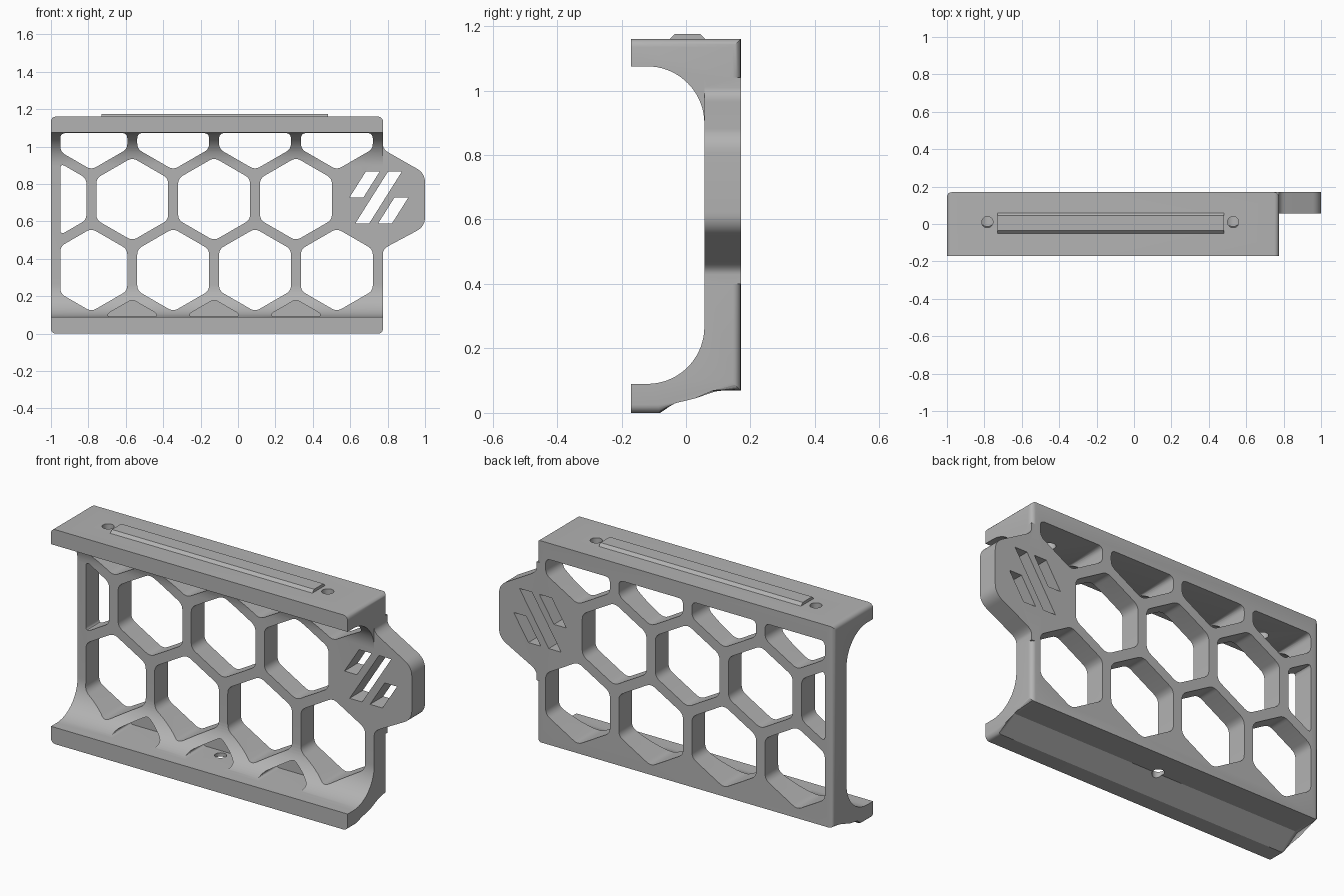
import bpy, bmesh, math
from mathutils import Vector

if "Cube" in bpy.data.objects:
    bpy.data.objects.remove(bpy.data.objects["Cube"])

grey = bpy.data.materials.new("plain grey")
grey.use_nodes = True
COLOUR = (0.45, 0.45, 0.45, 1)
grey.diffuse_color = COLOUR
grey.node_tree.nodes["Principled BSDF"].inputs["Base Color"].default_value = COLOUR

LEFT, RIGHT, FRONT, BACK, TOP = -1.0, 0.775, -0.17, 0.17, 1.16
WEB = 0.057          # front of the thin upright plate


def make(name, bm):
    bmesh.ops.recalc_face_normals(bm, faces=bm.faces)
    mesh = bpy.data.meshes.new(name)
    bm.to_mesh(mesh)
    bm.free()
    mesh.materials.append(grey)
    ob = bpy.data.objects.new(name, mesh)
    bpy.context.collection.objects.link(ob)
    return ob


def prism(bm, outline, axis, a, b):
    """Extrude a 2D outline along x (outline is y,z) or y (outline is x,z)."""
    def at(p, t):
        return (t, p[0], p[1]) if axis == "x" else (p[0], t, p[1])
    ends = [[bm.verts.new(at(p, t)) for p in outline] for t in (a, b)]
    bm.faces.new(ends[0])
    bm.faces.new(ends[1][::-1])
    n = len(outline)
    for i in range(n):
        j = (i + 1) % n
        bm.faces.new((ends[0][j], ends[0][i], ends[1][i], ends[1][j]))


def soften(points, size, steps=6):
    """Round each corner of an outline; size may be one value or one per corner."""
    pts = [Vector(p) for p in points]
    out = []
    for i, p in enumerate(pts):
        d = size[i] if isinstance(size, list) else size
        if d == 0:
            out.append(p)
            continue
        u, v = pts[i - 1] - p, pts[(i + 1) % len(pts)] - p
        a = p + u.normalized() * min(d, u.length * 0.45)
        b = p + v.normalized() * min(d, v.length * 0.45)
        for k in range(steps + 1):
            t = k / steps
            out.append(a * (1 - t) ** 2 + p * 2 * t * (1 - t) + b * t * t)
    return out


def clip(points, axis, limit, keep_above):
    """Cut an outline with a straight line."""
    sign = 1 if keep_above else -1
    out = []
    for i, q in enumerate(points):
        p = points[i - 1]
        dp, dq = sign * (p[axis] - limit), sign * (q[axis] - limit)
        if dp * dq < 0:
            out.append(p.lerp(q, dp / (dp - dq)))
        if dq >= 0:
            out.append(q)
    return out


def hexagon(x, z, radius=0.222):
    return [Vector((x + radius * math.sin(math.pi * k / 3),
                    z + radius * math.cos(math.pi * k / 3))) for k in range(6)]


def boolean(target, other, operation):
    mod = target.modifiers.new("bool", "BOOLEAN")
    mod.operation, mod.object, mod.solver = operation, other, "EXACT"
    other.hide_render = True
    bpy.context.view_layer.objects.active = target
    bpy.ops.object.modifier_apply(modifier=mod.name)
    bpy.data.objects.remove(other)


# Main bracket: C-shaped section with large inner coves
R = 0.177
quarter = [math.pi / 2 * k / 18 for k in range(19)]
section = [(FRONT, 0), (-0.08, 0), (0.02, 0.07), (BACK, 0.07), (BACK, TOP),
           (FRONT, TOP), (FRONT, 1.075)]
section += [(WEB - R + R * math.sin(a), 1.075 - R + R * math.cos(a)) for a in quarter]
section += [(WEB - R + R * math.cos(a), 0.09 + R - R * math.sin(a)) for a in quarter]
section += [(FRONT, 0.09)]
bm = bmesh.new()
prism(bm, section, "x", LEFT, RIGHT)
# Rounded outer corners at both ends
ends = [e for e in bm.edges
        if abs(e.verts[0].co.x - e.verts[1].co.x) < 1e-5
        and all(v.co.z < 0.08 or v.co.z > TOP - 0.01 for v in e.verts)]
bmesh.ops.bevel(bm, geom=ends, offset=0.025, segments=5, profile=0.5, affect="EDGES")
frame = make("bracket_frame", bm)

# Side tab with swept shoulders
tab = [(0.7, 1.04), (RIGHT, 1.04), (RIGHT, 0.985), (1, 0.857), (1, 0.573),
       (RIGHT, 0.453), (RIGHT, 0.4), (0.7, 0.4)]
bm = bmesh.new()
prism(bm, soften(tab, [0, 0, 0.04, 0.05, 0.05, 0.04, 0, 0], 8), "y", WEB, BACK)
boolean(frame, make("side_tab", bm), "UNION")

# Honeycomb openings, clipped to the border of the frame
PITCH, X0, Z0 = 0.4375, -0.784, 0.34
bm = bmesh.new()
for row in range(3):
    for col in range(4):
        shape = hexagon(X0 + PITCH * (col - 0.5 * (row % 2)), Z0 + 0.379 * row)
        shape = clip(shape, 0, -0.95, True)
        shape = clip(shape, 0, 0.727, False)
        shape = clip(shape, 1, 1.072, False)
        prism(bm, soften(shape, 0.03), "y", -0.4, 0.4)
# Slanted slots in the tab
for x, low, high in ((0.597, 0.729, 0.868), (0.628, 0.59, 0.868), (0.75, 0.59, 0.729)):
    shift = (high - low) * 0.63
    prism(bm, [(x, low), (x + 0.074, low), (x + 0.074 + shift, high), (x + shift, high)],
          "y", -0.4, 0.4)
boolean(frame, make("opening_cutter", bm), "DIFFERENCE")

# Shallow pockets in the lower cove
bm = bmesh.new()
for col in range(3):
    shape = clip(hexagon(X0 + PITCH * (col + 0.5), Z0 - 0.379), 1, 0.0905, True)
    shape = clip(shape, 0, X0 + PITCH * (col + 0.5) - 0.13, True)
    shape = clip(shape, 0, X0 + PITCH * (col + 0.5) + 0.13, False)
    prism(bm, soften(shape, 0.02), "y", -0.4, 0.075)
boolean(frame, make("pocket_cutter", bm), "DIFFERENCE")

# Screw holes: two in the top, one in the bottom
bm = bmesh.new()
for x, y, z in ((X0, 0.01, TOP), (0.53, 0.01, TOP), (-0.125, 0.03, 0.05)):
    made = bmesh.ops.create_cone(bm, cap_ends=True, segments=32, radius1=0.03,
                                 radius2=0.03, depth=0.24 if z == TOP else 0.13)
    bmesh.ops.translate(bm, verts=made["verts"], vec=(x, y, z))
boolean(frame, make("hole_cutter", bm), "DIFFERENCE")

# Raised rail on the top
bm = bmesh.new()
prism(bm, [(-0.05, TOP), (0.06, TOP), (0.045, 1.175), (-0.035, 1.175)], "x", -0.73, 0.48)
make("top_rail", bm)

bpy.ops.object.select_all(action="DESELECT")
frame.select_set(True)
bpy.context.view_layer.objects.active = frame
bpy.ops.object.shade_smooth_by_angle(angle=math.radians(30))
